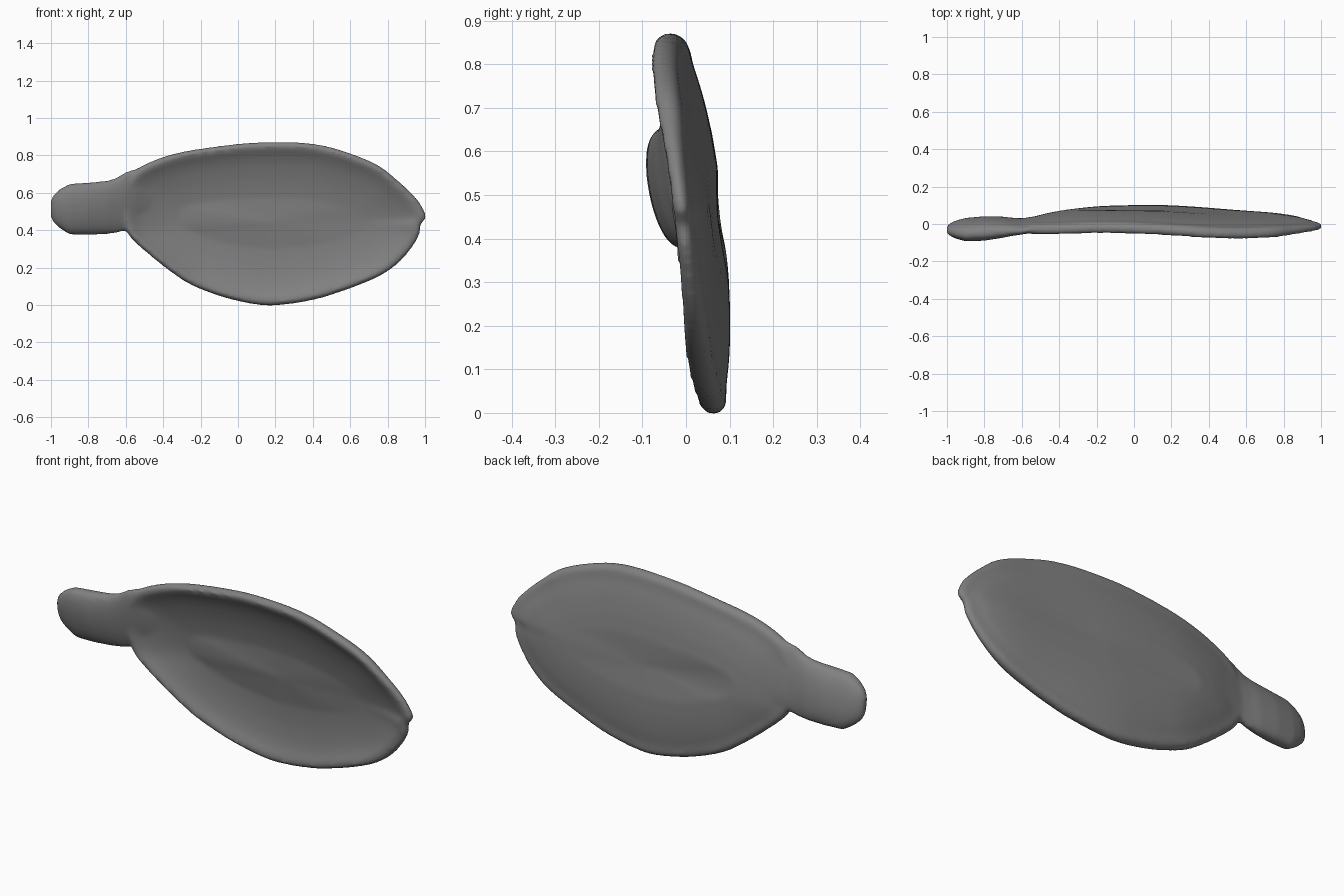
import bpy, bmesh, math
from mathutils import Vector

cube = bpy.data.objects.get("Cube")
if cube:
    bpy.data.objects.remove(cube)

grey = bpy.data.materials.new("mid grey")
grey.use_nodes = True
colour = (0.22, 0.22, 0.22, 1)
grey.diffuse_color = colour
grey.node_tree.nodes["Principled BSDF"].inputs["Base Color"].default_value = colour

# Outline of the dish in x and z
outline = [(-.6, .4), (-.5, .29), (-.3, .135), (-.15, .065), (0, .02), (.17, -.004),
           (.36, .018), (.52, .06), (.75, .15), (.88, .245), (.965, .36), (.98, .43),
           (1.008, .475), (.965, .56), (.875, .65), (.735, .757), (.52, .838), (.36, .868),
           (.17, .872), (0, .863), (-.3, .82), (-.48, .762), (-.58, .69), (-.62, .55)]
# Lip and bowl section: inset from the outline, depth from the tilted rim plane
section = [(.3, .036), (.25, .031), (.2, .024), (.16, .016), (.12, .006), (.09, -.004),
           (.065, -.015), (.045, -.026), (.02, -.034), (.004, -.02), (0, 0), (.008, .018),
           (.025, .028), (.045, .029), (.07, .033), (.1, .04), (.13, .046), (.17, .052),
           (.22, .058), (.3, .063)]
# Stub stations: x, centre z, half height, centre y, half depth
stations = [(-1.002, .515, .045, -.03, .014), (-.985, .515, .077, -.03, .03),
            (-.95, .515, .107, -.03, .045), (-.9, .513, .136, -.03, .057),
            (-.8, .515, .14, -.024, .06), (-.7, .522, .143, -.017, .05),
            (-.65, .533, .148, -.015, .04), (-.6, .555, .158, -.013, .033),
            (-.55, .57, .16, -.003, .029), (-.5, .575, .145, .012, .022),
            (-.42, .56, .1, .035, .01)]


def smooth_loop(points, steps=4):
    """Catmull-Rom resampling of a closed loop."""
    pts = [Vector(p) for p in points]
    out = []
    for i in range(len(pts)):
        a, b, c, d = (pts[(i + k) % len(pts)] for k in (-1, 0, 1, 2))
        for s in range(steps):
            t = s / steps
            out.append(b + .5 * t * (c - a + t * (2 * a - 5 * b + 4 * c - d
                                                  + t * (3 * (b - c) + d - a))))
    return out


def ease(value):
    """Smooth step from 0 to 1."""
    t = max(0, min(1, value))
    return t * t * (3 - 2 * t)


def rim_plane(x, z):
    """Depth of the leaning rim, with both ends curling forward."""
    height = z / .87
    twist = .028 * ease((.65 - x) / .75) * height
    right = .02 * ease((x - .1) / .6) * (1 - .6 * height)
    left = .02 * ease((-x - .15) / .45)
    return .068 - .135 * z + twist - right - left


def loft(bm, rings):
    """Bridge rings of points and close both ends with fans."""
    loops = [[bm.verts.new(p) for p in ring] for ring in rings]
    n = len(loops[0])
    for a, b in zip(loops, loops[1:]):
        for i in range(n):
            j = (i + 1) % n
            bm.faces.new((a[i], a[j], b[j], b[i]))
    for loop in (loops[0], loops[-1]):
        mid = bm.verts.new(sum((v.co for v in loop), Vector()) / n)
        for i in range(n):
            bm.faces.new((loop[i], loop[(i + 1) % n], mid))


bm = bmesh.new()

# Hollow dish with a rolled lip
cx, cz, half_x, half_z = .18, .438, .81, .437
edge = smooth_loop(outline)
rings = []
for inset, depth in section:
    ring = []
    for p in edge:
        x = cx + (p.x - cx) * (1 - inset / half_x)
        z = cz + (p.y - cz) * (1 - inset / half_z)
        thin = 1 - .4 * ease((p.x - .75) / .25) * ease(1 - inset / .1)
        ring.append((x, rim_plane(x, z) + depth * thin, z))
    rings.append(ring)
loft(bm, rings)

# Rounded stub flowing into the dish
rings = []
for x, zc, rz, yc, ry in stations:
    ring = []
    for k in range(32):
        a = math.tau * k / 32
        dz = rz * math.sin(a)
        bulge = math.copysign(abs(math.cos(a)) ** .8, math.cos(a))
        ring.append((x, yc + ry * bulge - .17 * dz, zc + dz))
    rings.append(ring)
loft(bm, rings)

bmesh.ops.recalc_face_normals(bm, faces=bm.faces)
mesh = bpy.data.meshes.new("ear")
bm.to_mesh(mesh)
bm.free()
ear = bpy.data.objects.new("ear", mesh)
bpy.context.collection.objects.link(ear)
mesh.materials.append(grey)

# Fuse the parts into one soft skin
fuse = ear.modifiers.new("fuse", 'REMESH')
fuse.mode = 'VOXEL'
fuse.voxel_size = .01
fuse.use_smooth_shade = True
soften = ear.modifiers.new("soften", 'SMOOTH')
soften.factor = .5
soften.iterations = 10
